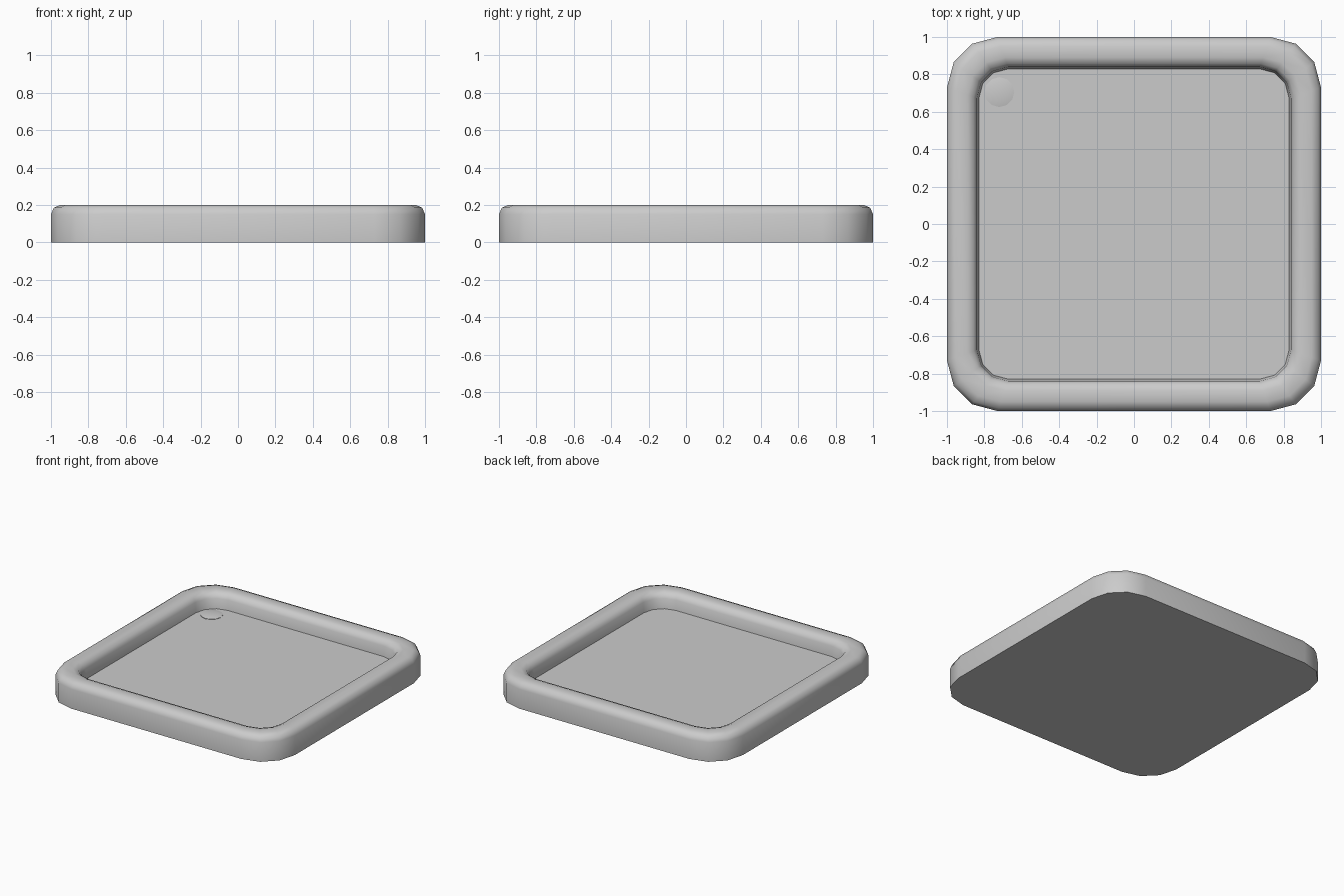
import bpy, bmesh, math

if "Cube" in bpy.data.objects:
    bpy.data.objects.remove(bpy.data.objects["Cube"])

FLOOR_Z = 0.08

def rounded_square(half, radius, seg=3):
    """Outline of a square with rounded corners, counter-clockwise."""
    c = half - radius
    pts = []
    for q in range(4):
        mid = math.radians(45 + 90 * q)
        cx, cy = math.copysign(c, math.cos(mid)), math.copysign(c, math.sin(mid))
        for i in range(seg + 1):
            a = math.radians(90 * q + 90 * i / seg)
            pts.append((cx + radius * math.cos(a), cy + radius * math.sin(a)))
    return pts

def finish(name, bm, angle):
    bmesh.ops.recalc_face_normals(bm, faces=bm.faces)
    me = bpy.data.meshes.new(name)
    bm.to_mesh(me)
    bm.free()
    ob = bpy.data.objects.new(name, me)
    bpy.context.collection.objects.link(ob)
    bpy.ops.object.select_all(action='DESELECT')
    ob.select_set(True)
    bpy.context.view_layer.objects.active = ob
    bpy.ops.object.shade_smooth_by_angle(angle=math.radians(angle))
    return ob

def loft(name, rings, angle):
    """Skin a stack of outlines and cap both ends."""
    bm = bmesh.new()
    loops = [[bm.verts.new(p) for p in r] for r in rings]
    for a, b in zip(loops, loops[1:]):
        n = len(a)
        for i in range(n):
            bm.faces.new((a[i], a[(i + 1) % n], b[(i + 1) % n], b[i]))
    bm.faces.new(loops[0][::-1])
    bm.faces.new(loops[-1])
    return finish(name, bm, angle)

# Tray: outer wall, rounded rim, inner wall, sunken floor
profile = [(1.0, 0.0), (1.0, 0.15), (0.985, 0.185), (0.95, 0.2), (0.89, 0.2),
           (0.857, 0.187), (0.84, 0.155), (0.83, FLOOR_Z)]
rings = []
for half, z in profile:
    t = (1 - half) / 0.17
    rings.append([(x, y, z) for x, y in rounded_square(half, 0.27 - 0.11 * t)])
loft("shower_tray", rings, 50)

# Drain cover: shallow disc in the back left corner of the floor
disc = []
for r, z in [(0.08, FLOOR_Z - 0.01), (0.08, FLOOR_Z + 0.003), (0.05, FLOOR_Z + 0.009)]:
    disc.append([(-0.72 + r * math.cos(math.tau * i / 12),
                  0.705 + r * math.sin(math.tau * i / 12), z) for i in range(12)])
loft("drain_cover", disc, 50)
